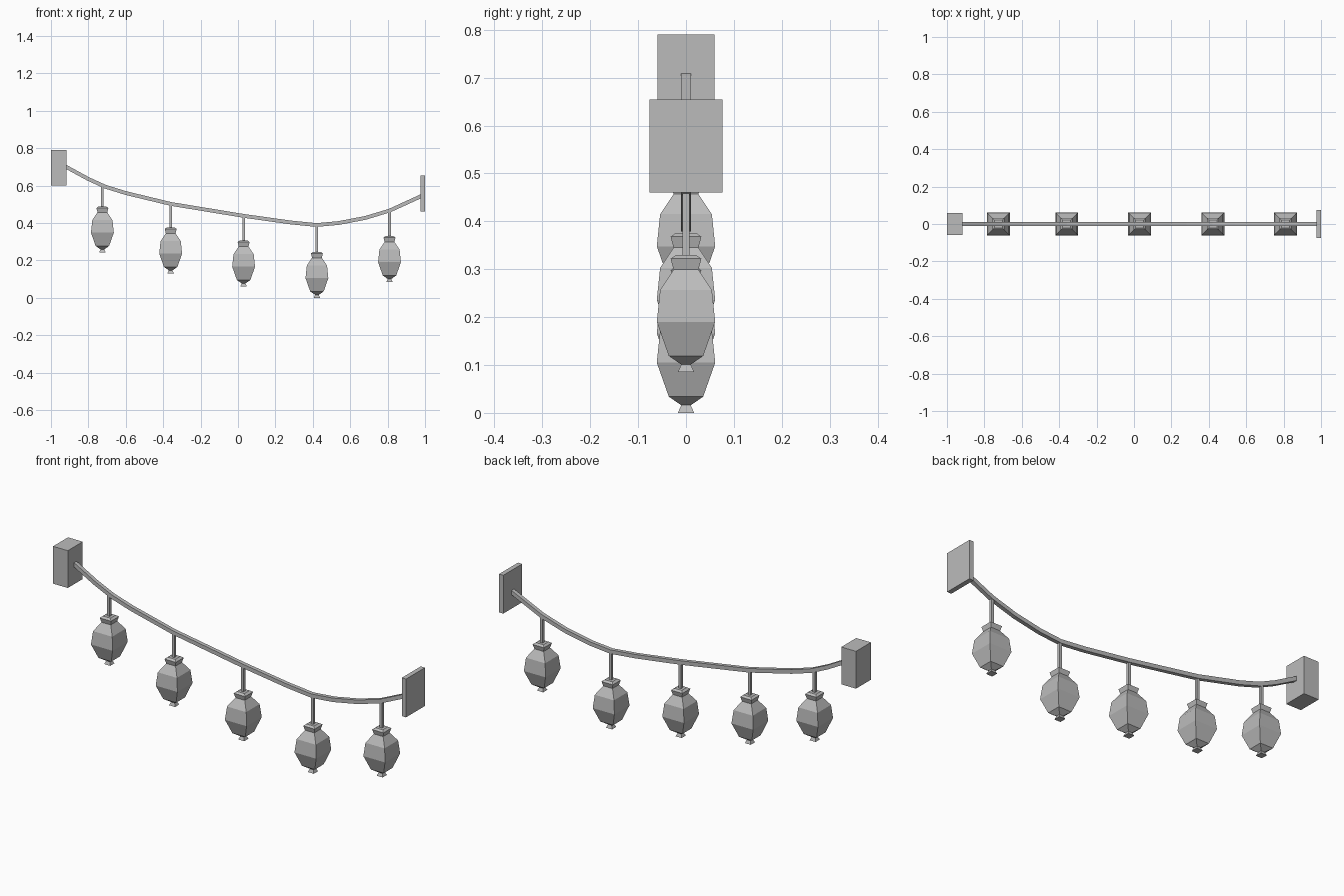
import bpy, bmesh
from mathutils import Vector

cube = bpy.data.objects.get("Cube")
if cube:
    bpy.data.objects.remove(cube, do_unlink=True)

# Single flat grey
grey = bpy.data.materials.new("plain_grey")
grey.use_nodes = True
colour = (0.5, 0.5, 0.5, 1)
grey.diffuse_color = colour
grey.node_tree.nodes["Principled BSDF"].inputs["Base Color"].default_value = colour

CORNERS = [(-1, -1), (1, -1), (1, 1), (-1, 1)]


def loft(name, rings, location=(0, 0, 0)):
    """Skin a row of four-sided rings and cap both ends."""
    bm = bmesh.new()
    loops = [[bm.verts.new(p) for p in ring] for ring in rings]
    for a, b in zip(loops, loops[1:]):
        for i in range(4):
            j = (i + 1) % 4
            bm.faces.new((a[i], a[j], b[j], b[i]))
    bm.faces.new(loops[0])
    bm.faces.new(loops[-1])
    bmesh.ops.recalc_face_normals(bm, faces=bm.faces)
    mesh = bpy.data.meshes.new(name)
    bm.to_mesh(mesh)
    bm.free()
    mesh.materials.append(grey)
    obj = bpy.data.objects.new(name, mesh)
    obj.location = location
    bpy.context.collection.objects.link(obj)
    return obj


def square_stack(name, profile, location):
    """Square-section body from (half width, height) pairs."""
    return loft(name, [[(w * sx, w * sy, z) for sx, sy in CORNERS]
                       for w, z in profile], location)


def box(name, x0, x1, half_y, z0, z1):
    def ring(z):
        return [(x0 if sx < 0 else x1, half_y * sy, z) for sx, sy in CORNERS]
    return loft(name, [ring(z0), ring(z1)])


# Wall mounts at both ends
box("left_mount_plate", 0.976, 1.0, 0.076, 0.46, 0.655)
box("right_mount_block", -1.0, -0.917, 0.06, 0.60, 0.79)

# Sagging cable, square in section
path = [Vector((x, 0, z)) for x, z in [
    (-0.995, 0.735), (-0.91, 0.695), (-0.80, 0.635), (-0.71, 0.594),
    (-0.60, 0.560), (-0.36, 0.502), (0.03, 0.438), (0.28, 0.403),
    (0.42, 0.389), (0.54, 0.400), (0.68, 0.427), (0.81, 0.466),
    (0.985, 0.546)]]
rings = []
for i, p in enumerate(path):
    along = (path[min(i + 1, len(path) - 1)] - path[max(i - 1, 0)]).normalized()
    up = Vector((-along.z, 0, along.x)) * 0.01
    side = Vector((0, 0.01, 0))
    rings.append([p + side * a + up * b for a, b in CORNERS])
loft("cable", rings)


def cable_height(x):
    for a, b in zip(path, path[1:]):
        if a.x <= x <= b.x:
            return a.lerp(b, (x - a.x) / (b.x - a.x)).z


# Five hanging lanterns: foot, body, cap, and the rod up to the cable
BODY = [(0.017, 0), (0.010, 0.016), (0.036, 0.034), (0.061, 0.105),
        (0.054, 0.172), (0.026, 0.214), (0.032, 0.237), (0.021, 0.245)]
LANTERNS = [(-0.725, 0.243), (-0.36, 0.131), (0.03, 0.061), (0.422, 0.0),
            (0.81, 0.085)]
for n, (x, z) in enumerate(LANTERNS, 1):
    square_stack(f"lantern_{n}", BODY, (x, 0, z))
    rod_length = cable_height(x) - z - 0.24
    square_stack(f"hanger_rod_{n}", [(0.007, 0), (0.007, rod_length)],
                 (x, 0, z + 0.24))
